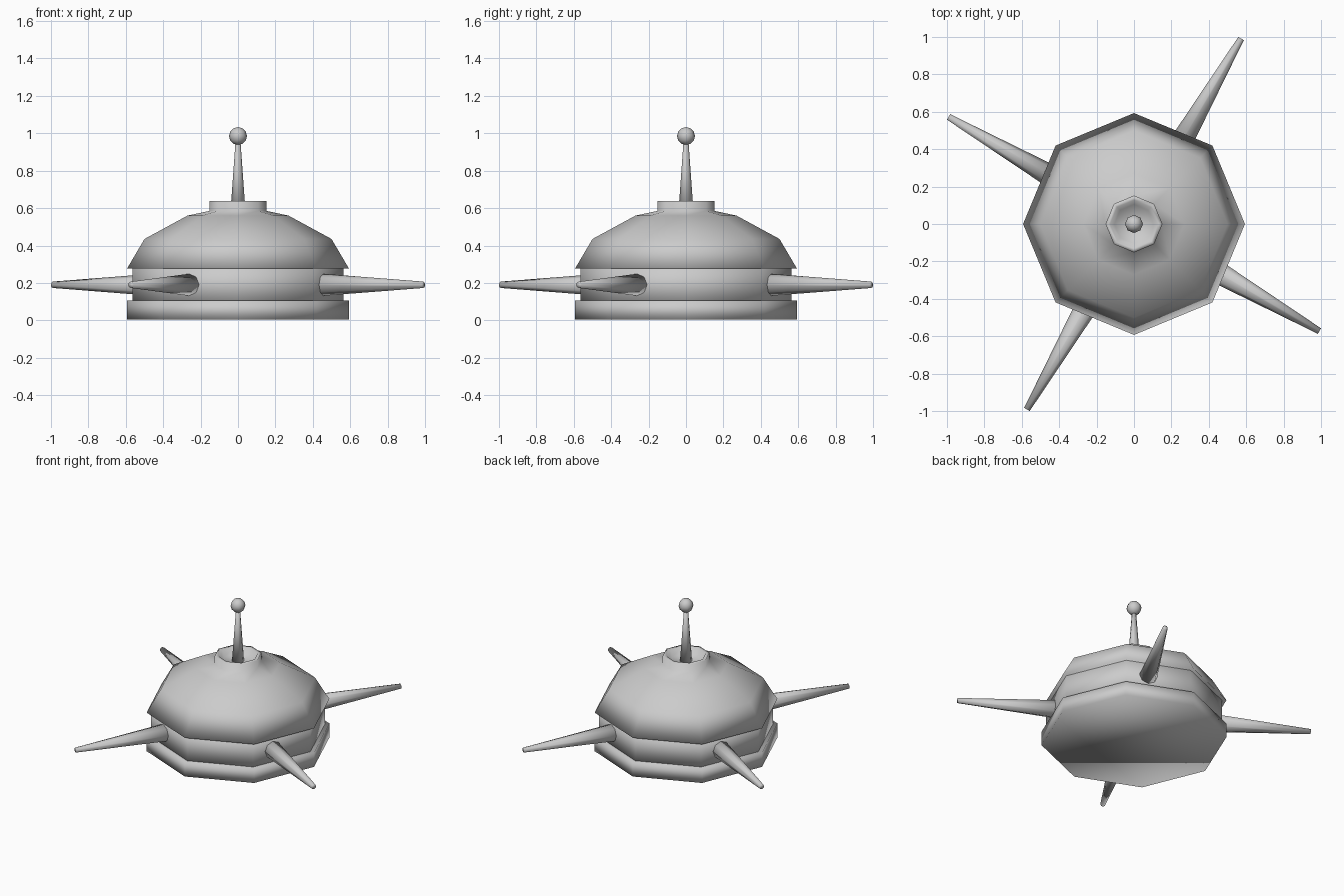
import bpy, bmesh, math
from mathutils import Matrix

if "Cube" in bpy.data.objects:
    bpy.data.objects.remove(bpy.data.objects["Cube"])

SIDES = 8
grey = bpy.data.materials.new("light_grey")
grey.diffuse_color = (0.6, 0.6, 0.6, 1)
grey.use_nodes = True
grey.node_tree.nodes["Principled BSDF"].inputs["Base Color"].default_value = grey.diffuse_color


def finish(name, bm, matrix=None):
    bmesh.ops.recalc_face_normals(bm, faces=bm.faces)
    for f in bm.faces:
        f.smooth = True
    if matrix:
        bm.transform(matrix)
    me = bpy.data.meshes.new(name)
    bm.to_mesh(me)
    bm.free()
    me.materials.append(grey)
    ob = bpy.data.objects.new(name, me)
    bpy.context.collection.objects.link(ob)
    return ob


def lathe(name, profile, matrix=None):
    """Eight-sided solid of revolution from (radius, z) points, capped at both ends."""
    bm = bmesh.new()
    rings = []
    for r, z in profile:
        rings.append([bm.verts.new((r * math.cos(a), r * math.sin(a), z))
                      for a in (math.tau * i / SIDES for i in range(SIDES))])
    for lo, hi in zip(rings, rings[1:]):
        for i in range(SIDES):
            j = (i + 1) % SIDES
            bm.faces.new((lo[i], lo[j], hi[j], hi[i]))
    bm.faces.new(rings[0][::-1])
    bm.faces.new(rings[-1])
    return finish(name, bm, matrix)


# Bottom plate and recessed waist
lathe("base_plate", [(0.593, 0.005), (0.593, 0.105)])
lathe("waist", [(0.565, 0.08), (0.565, 0.30)])

# Dome with a hollow collar on top
lathe("dome", [(0.593, 0.277), (0.50, 0.435), (0.27, 0.56), (0.152, 0.585),
               (0.152, 0.638), (0.128, 0.638), (0.105, 0.595)])

# Antenna rod and ball
lathe("antenna_rod", [(0.04, 0.585), (0.013, 0.96)])
bm = bmesh.new()
bmesh.ops.create_uvsphere(bm, u_segments=8, v_segments=6, radius=0.048)
finish("antenna_ball", bm, Matrix.Translation((0, 0, 0.985)))

# Four tapered spikes around the waist
for k in range(4):
    m = (Matrix.Translation((0, 0, 0.19))
         @ Matrix.Rotation(math.radians(60 + 90 * k), 4, 'Z')
         @ Matrix.Rotation(math.radians(90), 4, 'Y'))
    lathe("spike_%d" % (k + 1), [(0.066, 0.42), (0.017, 1.145)], m)
